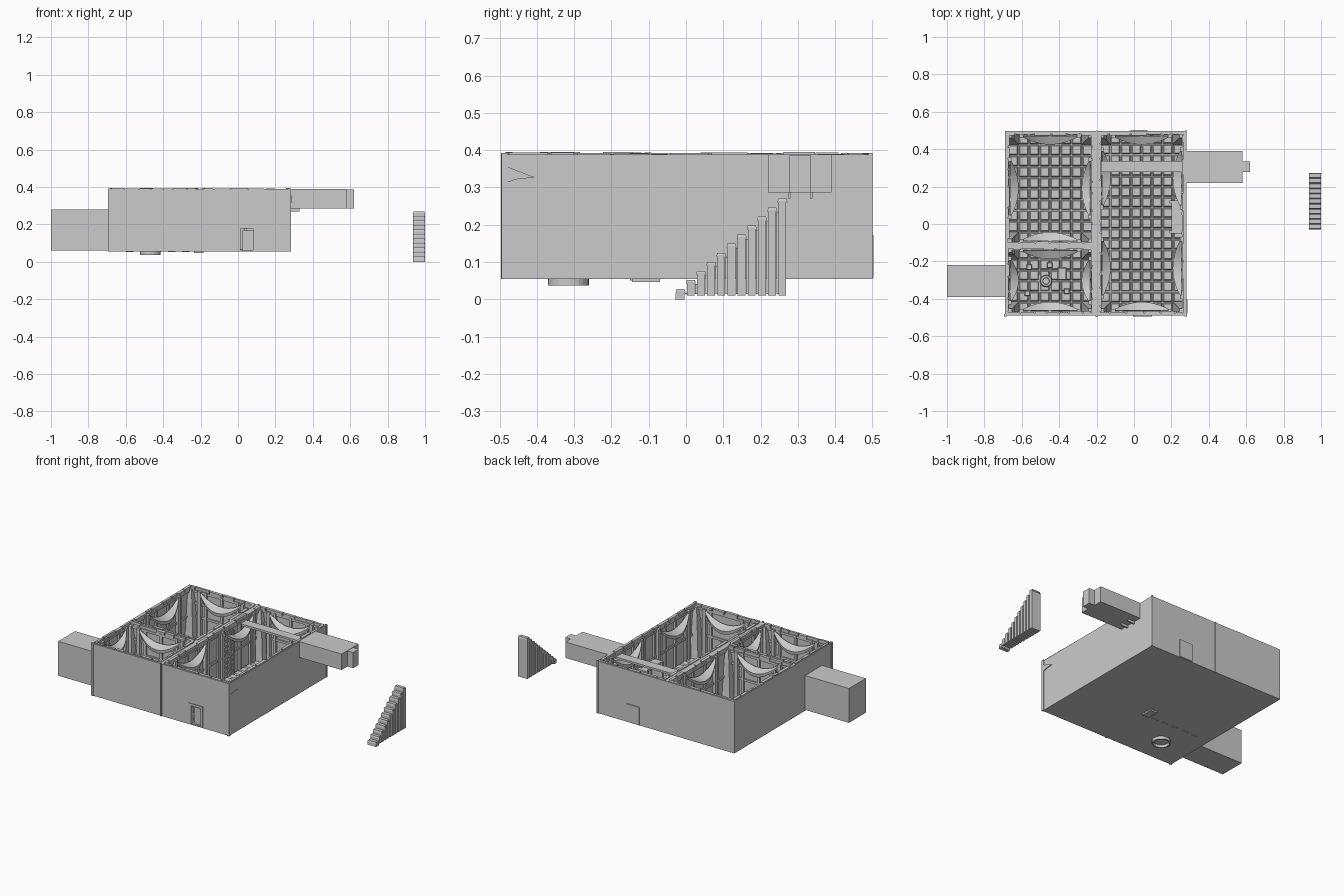
import bpy, bmesh, math, random
from mathutils import Vector

if "Cube" in bpy.data.objects:
    bpy.data.objects.remove(bpy.data.objects["Cube"])

random.seed(4)
Z0, Z1, FLOOR = 0.055, 0.388, 0.062
# interior room bounds: x0, x1, y0, y1
ROOMS = {"left_back": (-0.675, -0.222, -0.102, 0.483),
         "left_front": (-0.675, -0.222, -0.475, -0.13),
         "right": (-0.183, 0.265, -0.475, 0.483)}


def add_box(bm, x0, x1, y0, y1, z0, z1, inset=0.0):
    """Box, optionally with its top inset to make a chamfered tile."""
    a = [bm.verts.new(p) for p in ((x0, y0, z0), (x1, y0, z0), (x1, y1, z0), (x0, y1, z0))]
    i = inset
    b = [bm.verts.new(p) for p in ((x0+i, y0+i, z1), (x1-i, y0+i, z1), (x1-i, y1-i, z1), (x0+i, y1-i, z1))]
    bm.faces.new(a[::-1])
    bm.faces.new(b)
    for k in range(4):
        n = (k+1) % 4
        bm.faces.new((a[k], a[n], b[n], b[k]))


def finish(bm, name):
    bmesh.ops.recalc_face_normals(bm, faces=bm.faces[:])
    me = bpy.data.meshes.new(name)
    bm.to_mesh(me)
    bm.free()
    ob = bpy.data.objects.new(name, me)
    bpy.context.collection.objects.link(ob)
    return ob


def boxes(name, items):
    bm = bmesh.new()
    for it in items:
        add_box(bm, *it)
    return finish(bm, name)


def cut(ob, *bounds):
    c = boxes("cutter", [bounds])
    c.hide_render = True
    m = ob.modifiers.new("cut", 'BOOLEAN')
    m.operation, m.solver, m.object = 'DIFFERENCE', 'EXACT', c
    bpy.context.view_layer.objects.active = ob
    bpy.ops.object.modifier_apply(modifier=m.name)
    bpy.data.objects.remove(c)


def lathe(name, profile, x, y, n=24):
    bm = bmesh.new()
    vs = [bm.verts.new((x+r, y, z)) for r, z in profile]
    es = [bm.edges.new((vs[i], vs[i+1])) for i in range(len(vs)-1)]
    bmesh.ops.spin(bm, geom=vs+es, cent=(x, y, 0), axis=(0, 0, 1), angle=2*math.pi, steps=n)
    bmesh.ops.remove_doubles(bm, verts=bm.verts[:], dist=1e-5)
    return finish(bm, name)


def walls_of(r):
    """Yield (start corner, direction, inward normal, length) for each wall."""
    x0, x1, y0, y1 = r
    yield Vector((x0, y0, 0)), Vector((1, 0, 0)), Vector((0, 1, 0)), x1-x0
    yield Vector((x1, y0, 0)), Vector((0, 1, 0)), Vector((-1, 0, 0)), y1-y0
    yield Vector((x1, y1, 0)), Vector((-1, 0, 0)), Vector((0, -1, 0)), x1-x0
    yield Vector((x0, y1, 0)), Vector((0, -1, 0)), Vector((1, 0, 0)), y1-y0


def wall_box(bm, w, s0, s1, d0, d1, z0, z1):
    """Box in wall coordinates: s along the wall, d away from it."""
    o, u, n, _ = w
    p, q = o + u*s0 + n*d0, o + u*s1 + n*d1
    add_box(bm, min(p.x, q.x), max(p.x, q.x), min(p.y, q.y), max(p.y, q.y), z0, z1)


# outer shell with three rooms, doorways and tunnel mouths
shell = boxes("building_shell", [(-0.69, 0.28, -0.49, 0.497, Z0, Z1)])
for r in ROOMS.values():
    cut(shell, *r, FLOOR, 0.5)
cut(shell, 0.012, 0.082, -0.6, -0.4, FLOOR, 0.18)
cut(shell, -0.75, -0.6, -0.375, -0.235, FLOOR, 0.265)
cut(shell, 0.2, 0.35, 0.235, 0.375, 0.295, 0.38)
cut(shell, -0.3, -0.1, -0.36, -0.27, FLOOR, 0.18)

# side corridor and raised tunnel, both hollow
corridor = boxes("side_corridor", [(-1.0, -0.688, -0.39, -0.22, 0.06, 0.28)])
cut(corridor, -0.985, -0.6, -0.375, -0.235, FLOOR+0.01, 0.265)
tunnel = boxes("raised_tunnel", [(0.278, 0.58, 0.22, 0.39, 0.286, 0.388)])
cut(tunnel, 0.2, 0.57, 0.235, 0.375, 0.295, 0.38)
boxes("tunnel_end", [(0.579, 0.62, 0.278, 0.335, 0.286, 0.386)])
boxes("tunnel_brackets", [(0.28, 0.33, y, y+0.007, 0.27, 0.287) for y in (0.274, 0.333)])
boxes("room_walkway", [(-0.183, 0.268, 0.278, 0.338, 0.345, 0.358)])

# room details
for name, r in ROOMS.items():
    x0, x1, y0, y1 = r
    # floor tiles
    bm = bmesh.new()
    nx, ny = round((x1-x0)/0.057), round((y1-y0)/0.057)
    px, py = (x1-x0)/nx, (y1-y0)/ny
    for i in range(nx):
        for j in range(ny):
            add_box(bm, x0+i*px+0.002, x0+(i+1)*px-0.002, y0+j*py+0.002, y0+(j+1)*py-0.002,
                    FLOOR-0.001, FLOOR+0.007, 0.006)
    finish(bm, name + "_floor_tiles")

    lining, caps, drapes, posts = (bmesh.new() for _ in range(4))
    for w in walls_of(r):
        o, u, n, L = w
        k = max(3, round(L/0.11))
        # upright battens, rails and rim blocks
        for i in range(1, k):
            s = L*i/k
            if not (name == "right" and n.y > 0 and abs(s-0.23) < 0.05):
                wall_box(lining, w, s-0.008, s+0.008, -0.001, 0.012, FLOOR, Z1-0.01)
        for z in (0.20, 0.285, 0.36):
            if z != 0.285 or n.x == 0:
                wall_box(lining, w, 0.01, L-0.01, -0.001, 0.008, z, z+0.014)
        s = 0.0
        while s < L-0.03:
            e = min(L, s + random.uniform(0.05, 0.12))
            wall_box(caps, w, s, e-0.008, -0.010, random.choice((0.004, 0.009)), Z1-0.015, Z1+random.uniform(0.002, 0.007))
            s = e
        # sagging drapes, spaced along the wall
        count = 2 if L > 0.8 else 1
        for c in range(count):
            mid = L*(c+0.5)/count
            half = min(0.15, L/count*0.33)
            rows = []
            for i in range(13):
                t = i/6 - 1
                f = 1 - t*t
                p = o + u*(mid + half*t)
                prof = ((0.012, 0.372-0.055*f), (0.018+0.04*f, 0.366-0.07*f),
                        (0.018+0.036*f, 0.358-0.085*f), (0.010, 0.360-0.075*f))
                rows.append([drapes.verts.new(p + n*d + Vector((0, 0, z))) for d, z in prof])
            for a, b in zip(rows, rows[1:]):
                for q in range(4):
                    drapes.faces.new((a[q], a[(q+1) % 4], b[(q+1) % 4], b[q]))
            drapes.faces.new(rows[0])
            drapes.faces.new(rows[-1][::-1])
            # posts carrying the drape ends
            for sd in (-1, 1):
                m = mid + sd*(half+0.004)
                wall_box(posts, w, m-0.011, m+0.011, 0, 0.02, FLOOR, 0.378)
    # tapered buttress in every corner
    for cx, sx in ((x0, 1), (x1, -1)):
        for cy, sy in ((y0, 1), (y1, -1)):
            ring = []
            for size, z in ((0.06, FLOOR), (0.052, 0.12), (0.035, 0.30), (0.022, 0.376)):
                ring.append([posts.verts.new((cx+sx*size*a, cy+sy*size*b, z))
                             for a, b in ((0, 0), (1, 0), (1, 1), (0, 1))])
            for a, b in zip(ring, ring[1:]):
                for q in range(4):
                    posts.faces.new((a[q], a[(q+1) % 4], b[(q+1) % 4], b[q]))
            posts.faces.new(ring[0])
            posts.faces.new(ring[-1])
    finish(lining, name + "_wall_battens")
    finish(caps, name + "_rim_blocks")
    bpy.context.view_layer.objects.active = d = finish(drapes, name + "_drapes")
    bpy.ops.object.select_all(action='DESELECT')
    d.select_set(True)
    bpy.ops.object.shade_smooth_by_angle()
    finish(posts, name + "_posts")

# doors and frames
boxes("front_door_frame", [(-0.005, 0.013, -0.494, -0.47, 0.058, 0.19), (0.081, 0.095, -0.494, -0.47, 0.058, 0.19),
                           (-0.005, 0.095, -0.494, -0.47, 0.178, 0.192)])
boxes("front_door", [(0.024, 0.082, -0.478, -0.470, FLOOR, 0.168)])
boxes("back_door", [(-0.02, 0.072, 0.49, 0.503, 0.058, 0.172)])

# outer seams, corner strips and snagged wall bracket
boxes("wall_seams", [(-0.206, -0.196, -0.497, -0.488, Z0, 0.392), (-0.204, -0.198, 0.495, 0.4995, Z0, 0.392),
                     (0.27, 0.284, -0.495, -0.478, Z0, 0.392), (-0.694, -0.68, -0.494, -0.48, Z0, 0.392),
                     (0.272, 0.283, 0.49, 0.5, Z0, 0.392)])
bm = bmesh.new()
tri = ((-0.478, 0.355), (-0.405, 0.327), (-0.455, 0.322), (-0.478, 0.314))
f = bm.faces.new([bm.verts.new((0.277, y, z)) for y, z in tri])
g = bmesh.ops.extrude_face_region(bm, geom=[f])
bmesh.ops.translate(bm, verts=[v for v in g["geom"] if isinstance(v, bmesh.types.BMVert)], vec=(0.008, 0, 0))
finish(bm, "corner_bracket")

# shelf and ladder in the right room
boxes("wall_shelf", [(0.19, 0.266, -0.05, -0.035, FLOOR, 0.2), (0.19, 0.266, 0.11, 0.125, FLOOR, 0.2),
                     (0.20, 0.266, -0.05, 0.125, 0.185, 0.2)])
boxes("ladder", [(-0.176, -0.166, y, y+0.01, FLOOR, 0.35) for y in (0.08, 0.19)] +
      [(-0.175, -0.167, 0.08, 0.2, 0.09+i*0.035, 0.10+i*0.035) for i in range(8)])

# well basin, side block, and plates below the floor
lathe("well_base", [(0, 0.053), (0.045, 0.053), (0.047, 0.037), (0.055, 0.037), (0.055, 0.064), (0, 0.064)], -0.47, -0.315)
lathe("well_rim", [(0, 0.072), (0.016, 0.072), (0.018, 0.09), (0.028, 0.09), (0.033, 0.082), (0.033, 0.06)], -0.47, -0.305)
boxes("side_block", [(-0.41, -0.36, -0.30, -0.232, FLOOR, 0.12, 0.004)])
boxes("stools", [(x-0.015, x+0.015, y-0.015, y+0.015, FLOOR, 0.09, 0.003)
                 for x, y in ((-0.56, -0.23), (-0.57, -0.37), (-0.36, -0.36), (-0.45, -0.22))])
boxes("underfloor_plates", [(-0.235, -0.185, -0.145, -0.07, 0.046, 0.056)] +
      [(-0.6+i*0.075, -0.56+i*0.075, -0.15, -0.14, 0.051, 0.056) for i in range(5)])

# freestanding stair: eleven overlapping columns
steps = []
for i in range(11):
    y, top = -0.028+i*0.0273, 0.022+i*0.0242
    low = (0.003, 0.01)[i > 0]
    steps += [(0.935, 1.0, y+0.003, y+0.024, low, top), (0.936, 0.999, y, y+0.0273, top-0.004, top+0.006, 0.003)]
    if i:
        steps.append((0.94, 0.995, y-0.002, y+0.004, low+0.004, top-0.03))
steps.append((0.936, 0.999, -0.029, -0.004, 0.0, 0.02, 0.002))
boxes("stair_steps", steps)
